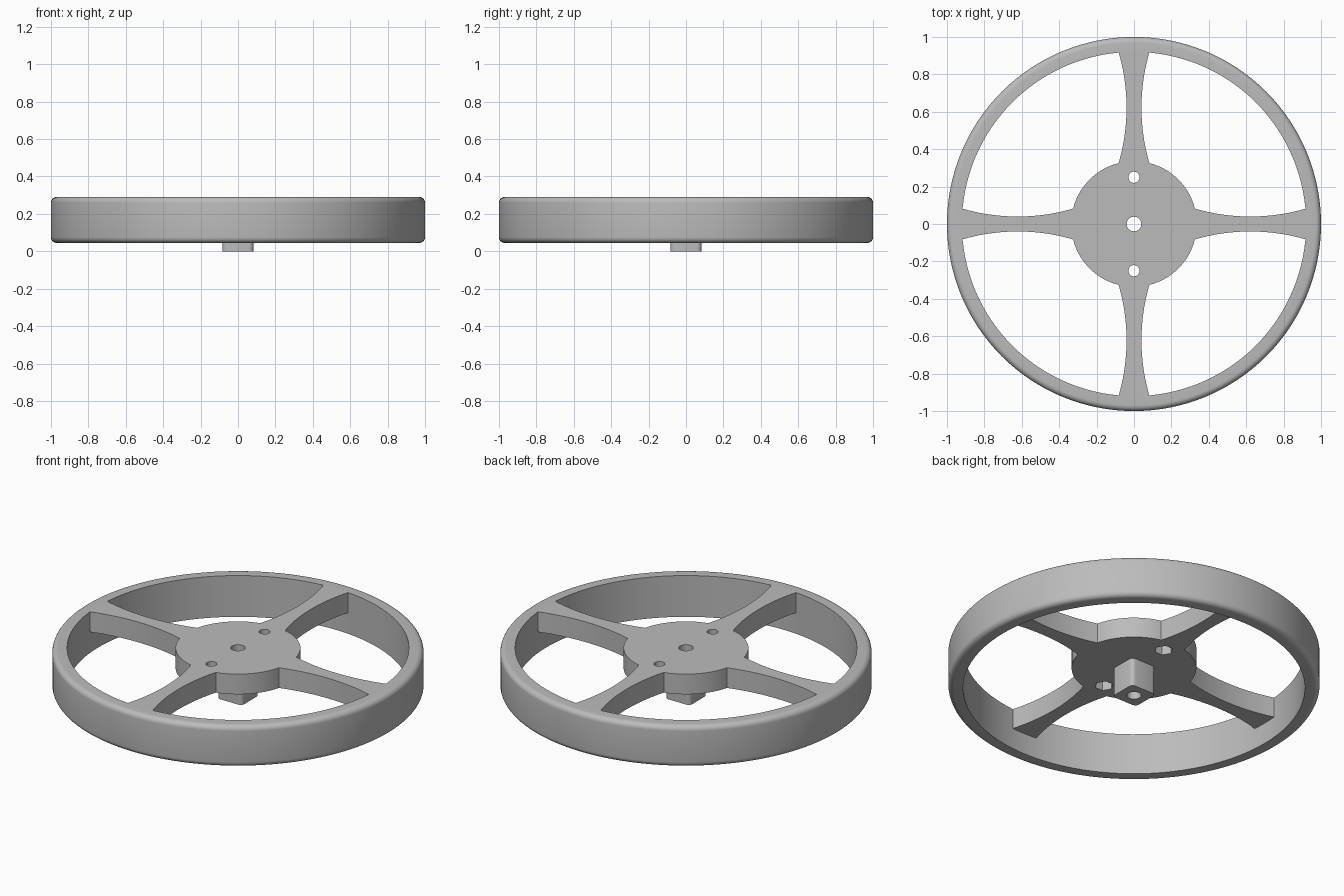
import bpy, bmesh
from math import pi, sin, cos, hypot, asin, atan2, radians
from mathutils import Matrix

if "Cube" in bpy.data.objects:
    bpy.data.objects.remove(bpy.data.objects["Cube"])

TOP, WEB, BASE = 0.29, 0.17, 0.045       # wheel top, underside of spokes, rim bottom
R_OUT, R_IN, R_HUB = 1.0, 0.92, 0.336
FILLET = 0.03
SPOKE_MID, SPOKE_END, SPOKE_R = 0.04, 0.082, 0.62

grey = bpy.data.materials.new("plain grey")
grey.use_nodes = True
grey.diffuse_color = (0.5, 0.5, 0.5, 1)
grey.node_tree.nodes["Principled BSDF"].inputs["Base Color"].default_value = (0.5, 0.5, 0.5, 1)


def add(name, bm):
    bmesh.ops.recalc_face_normals(bm, faces=bm.faces)
    mesh = bpy.data.meshes.new(name)
    bm.to_mesh(mesh)
    bm.free()
    mesh.materials.append(grey)
    ob = bpy.data.objects.new(name, mesh)
    bpy.context.collection.objects.link(ob)
    return ob


def activate(ob):
    bpy.ops.object.select_all(action='DESELECT')
    ob.select_set(True)
    bpy.context.view_layer.objects.active = ob


def prism(name, outline, z0, z1):
    bm = bmesh.new()
    face = bm.faces.new([bm.verts.new((x, y, z0)) for x, y in outline])
    ext = bmesh.ops.extrude_face_region(bm, geom=[face])["geom"]
    bmesh.ops.translate(bm, vec=(0, 0, z1 - z0),
                        verts=[v for v in ext if isinstance(v, bmesh.types.BMVert)])
    return add(name, bm)


def disc(radius, sides, x=0, y=0):
    return [(x + radius * cos(2 * pi * i / sides), y + radius * sin(2 * pi * i / sides))
            for i in range(sides)]


def cut(ob, cutter):
    cutter.hide_render = True
    activate(ob)
    mod = ob.modifiers.new("cut", 'BOOLEAN')
    mod.operation, mod.solver, mod.object = 'DIFFERENCE', 'EXACT', cutter
    bpy.ops.object.modifier_apply(modifier=mod.name)


# Rim: a spun section with rounded outer edges
def quarter(z, start):
    return [(R_OUT - FILLET + FILLET * cos(start + i * pi / 12),
             z + FILLET * sin(start + i * pi / 12)) for i in range(7)]


section = [(R_IN, BASE)] + quarter(BASE + FILLET, -pi / 2) + quarter(TOP - FILLET, 0) + [(R_IN, TOP)]
bm = bmesh.new()
verts = [bm.verts.new((r, 0, z)) for r, z in section]
edges = [bm.edges.new((a, b)) for a, b in zip(verts, verts[1:] + verts[:1])]
bmesh.ops.spin(bm, geom=verts + edges, axis=(0, 0, 1), cent=(0, 0, 0),
               angle=2 * pi, steps=128, use_merge=True)
bmesh.ops.remove_doubles(bm, verts=bm.verts, dist=0.0001)
rim = add("rim", bm)

# Hub plate and four waisted spokes as one outline
r0 = (R_HUB ** 2 - SPOKE_END ** 2) ** 0.5
r1 = ((R_IN + 0.001) ** 2 - SPOKE_END ** 2) ** 0.5
half, sag = (r1 - r0) / 2, SPOKE_END - SPOKE_MID
arc_r = (half ** 2 + sag ** 2) / (2 * sag)


def spoke_side(t):
    x = r0 + (r1 - r0) * t
    return x, SPOKE_MID + arc_r - (arc_r ** 2 - (x - r0 - half) ** 2) ** 0.5


side = [spoke_side(i / 20) for i in range(21)]
tip = asin(SPOKE_END / (R_IN + 0.001))
end_arc = [((R_IN + 0.001) * cos(tip * k / 3), (R_IN + 0.001) * sin(tip * k / 3))
           for k in range(-2, 3)]
a0 = asin(SPOKE_END / R_HUB)
hub_arc = [(R_HUB * cos(a0 + (pi / 2 - 2 * a0) * i / 16),
            R_HUB * sin(a0 + (pi / 2 - 2 * a0) * i / 16)) for i in range(1, 16)]
quadrant = [(x, -y) for x, y in side] + end_arc + side[::-1] + hub_arc
outline = []
for q in range(4):
    c, s = round(cos(q * pi / 2)), round(sin(q * pi / 2))
    outline += [(c * x - s * y, s * x + c * y) for x, y in quadrant]
hub = prism("hub_and_spokes", outline, WEB, TOP)

# Square boss with rounded upright corners
bm = bmesh.new()
bmesh.ops.create_cube(bm, size=1, matrix=Matrix.Translation((0, 0, WEB / 2))
                      @ Matrix.Diagonal((0.166, 0.166, WEB, 1)))
upright = [e for e in bm.edges if abs(e.verts[0].co.z - e.verts[1].co.z) > 0.1]
bmesh.ops.bevel(bm, geom=upright, offset=0.025, segments=5, profile=0.5, affect='EDGES')
boss = add("shaft_boss", bm)

# Shaft bore, bolt holes and hexagonal nut pockets
bore = prism("bore_cutter", disc(0.039, 32), -0.1, 0.5)
cutters = [bore]
for y in (-0.25, 0.25):
    cutters.append(prism("bolt_cutter", disc(0.03, 32, 0, y), -0.1, 0.5))
    cutters.append(prism("nut_cutter", disc(0.05, 6, 0, y), 0, WEB + 0.06))
for cutter in cutters:
    cut(hub, cutter)
cut(boss, bore)
for cutter in cutters:
    bpy.data.objects.remove(cutter)

for ob in (rim, hub, boss):
    activate(ob)
    bpy.ops.object.shade_smooth_by_angle(angle=radians(30))
